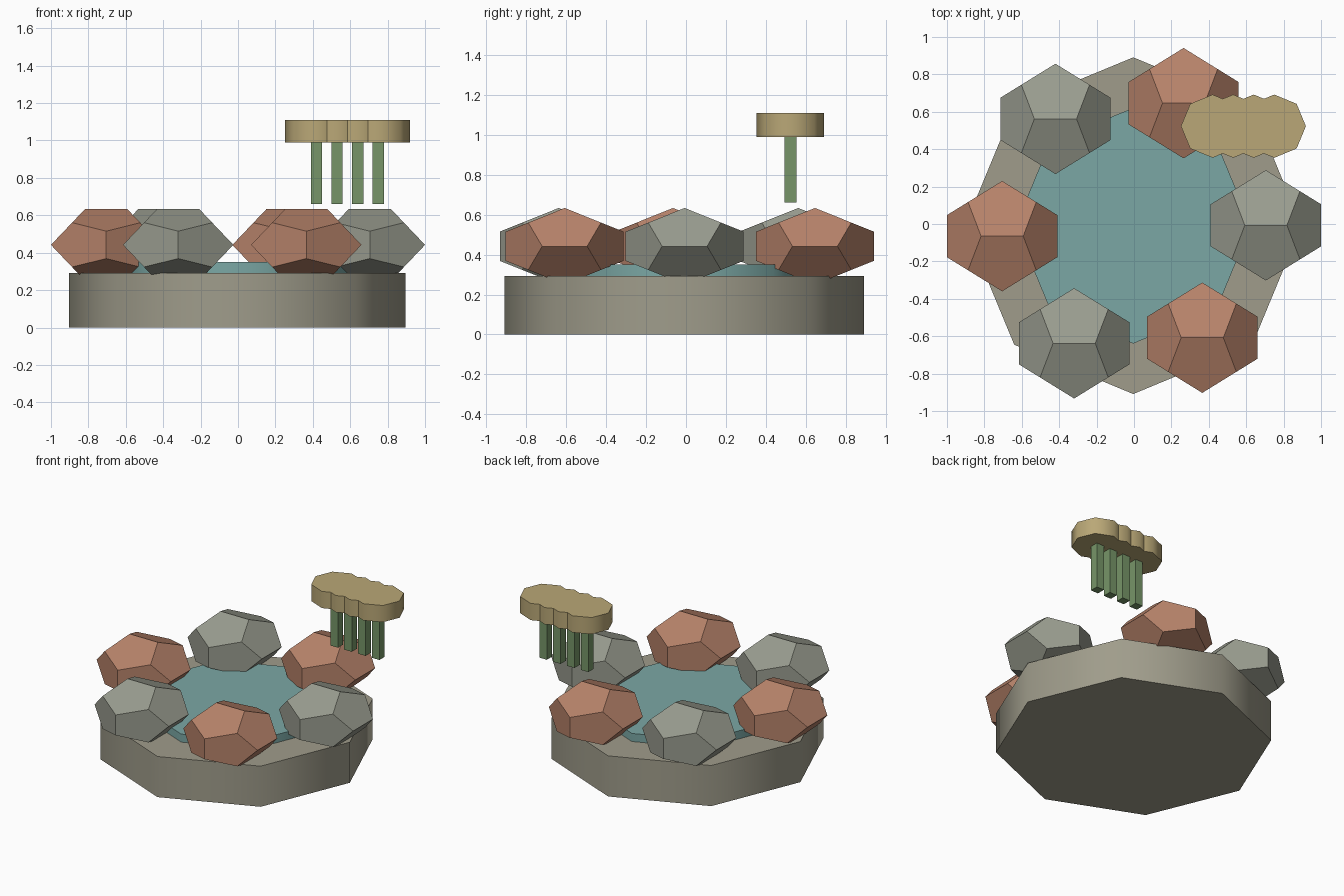
import bpy, bmesh, math
from mathutils import Vector

if "Cube" in bpy.data.objects:
    bpy.data.objects.remove(bpy.data.objects["Cube"])


def material(name, r, g, b):
    m = bpy.data.materials.new(name)
    m.diffuse_color = tuple((c / 255) ** 2.2 for c in (r, g, b)) + (1,)
    m.use_nodes = True
    m.node_tree.nodes["Principled BSDF"].inputs["Base Color"].default_value = m.diffuse_color
    return m


STONE = material("stone", 158, 155, 138)
WATER = material("water", 122, 166, 163)
GREY = material("grey_rock", 152, 155, 142)
CLAY = material("clay_rock", 182, 130, 106)
STEM = material("stem_green", 118, 148, 104)
CAP = material("cap_tan", 184, 166, 118)


def finish(ob, name, mat, smooth=False):
    ob.name = name
    ob.data.materials.append(mat)
    if smooth:
        bpy.ops.object.shade_smooth_by_angle(angle=math.radians(50))
    return ob


def octagon(name, x, y, r, z0, z1, mat):
    bpy.ops.mesh.primitive_cylinder_add(vertices=8, radius=r, depth=z1 - z0,
                                        location=(x, y, (z0 + z1) / 2))
    return finish(bpy.context.object, name, mat, True)


def rock(name, x, y, z, half, squash, mat):
    # Dodecahedron: hull of its 20 corners, flattened vertically
    t = (1 + math.sqrt(5)) / 2
    r = 1 / t
    s = (-1, 1)
    pts = [(a, b, c) for a in s for b in s for c in s]
    for a in s:
        for b in s:
            pts += [(0, a * t, b * r), (a * r, 0, b * t), (a * t, b * r, 0)]
    bm = bmesh.new()
    for p in pts:
        bm.verts.new(Vector(p) * (half / t))
    bmesh.ops.convex_hull(bm, input=bm.verts[:])
    bmesh.ops.dissolve_limit(bm, angle_limit=0.02, verts=bm.verts[:], edges=bm.edges[:])
    bmesh.ops.scale(bm, vec=(1, 1, squash), verts=bm.verts[:])
    bmesh.ops.recalc_face_normals(bm, faces=bm.faces[:])
    me = bpy.data.meshes.new(name)
    bm.to_mesh(me)
    bm.free()
    ob = bpy.data.objects.new(name, me)
    bpy.context.collection.objects.link(ob)
    ob.location = (x, y, z)
    return finish(ob, name, mat)


# Basin and water
octagon("basin", -0.004, -0.009, 0.90, 0, 0.292, STONE)
octagon("water", -0.004, -0.009, 0.63, 0.27, 0.35, WATER)

# Ring of rocks, alternating colours
spots = [(0.705, -0.007), (0.265, 0.646), (-0.42, 0.562),
         (-0.705, -0.065), (-0.32, -0.638), (0.365, -0.608)]
for i, (x, y) in enumerate(spots):
    rock(f"rock_{i + 1}", x, y, 0.442, 0.295, 0.65, CLAY if i % 2 else GREY)

# Row of stems with overlapping caps
for i in range(4):
    x, y = 0.42 + 0.11 * i, 0.523
    bpy.ops.mesh.primitive_cube_add(size=1, location=(x, y, 0.83))
    stem = bpy.context.object
    stem.scale = (0.06, 0.06, 0.34)
    finish(stem, f"stem_{i + 1}", STEM)
    octagon(f"cap_{i + 1}", x, y, 0.169, 0.99, 1.11, CAP)
